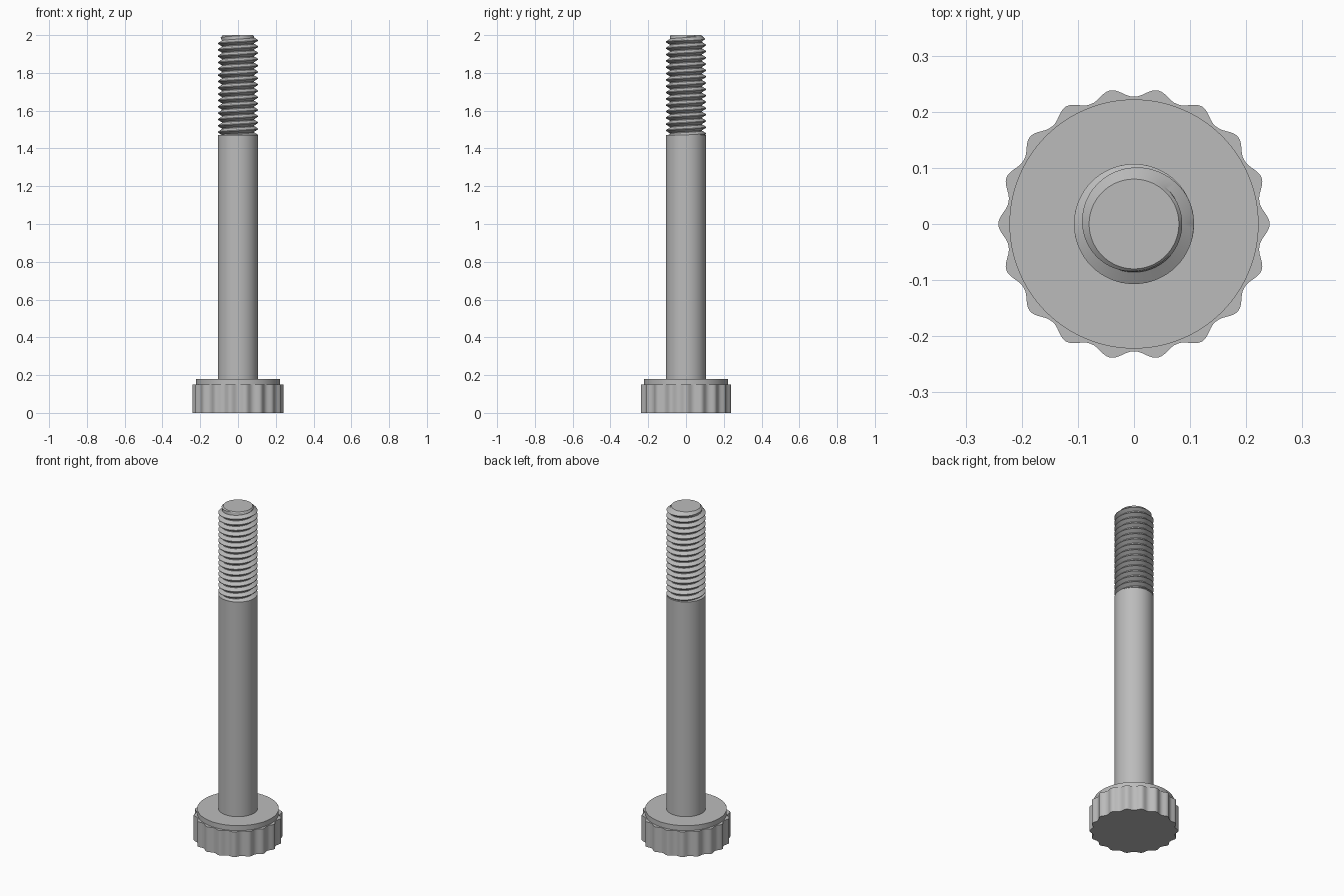
import bpy, bmesh, math

cube = bpy.data.objects.get("Cube")
if cube:
    bpy.data.objects.remove(cube)

steel = bpy.data.materials.new("plain_grey_steel")
steel.use_nodes = True
GREY = (0.5, 0.5, 0.5, 1)
steel.diffuse_color = GREY
steel.node_tree.nodes["Principled BSDF"].inputs["Base Color"].default_value = GREY

SHAFT_R, ROOT_R, TIP_R = 0.107, 0.086, 0.08
THREAD_START, TOP, PITCH = 1.47, 2.0, 0.0335


def loft(name, rings, angle=30):
    """Skin a stack of equal-length closed rings and cap both ends."""
    bm = bmesh.new()
    loops = [[bm.verts.new(p) for p in ring] for ring in rings]
    n = len(loops[0])
    for low, high in zip(loops, loops[1:]):
        for i in range(n):
            j = (i + 1) % n
            bm.faces.new((low[i], low[j], high[j], high[i]))
    bm.faces.new(loops[0][::-1])
    bm.faces.new(loops[-1])
    bmesh.ops.remove_doubles(bm, verts=bm.verts, dist=1e-5)
    mesh = bpy.data.meshes.new(name)
    bm.to_mesh(mesh)
    bm.free()
    mesh.materials.append(steel)
    obj = bpy.data.objects.new(name, mesh)
    bpy.context.collection.objects.link(obj)
    bpy.ops.object.select_all(action="DESELECT")
    obj.select_set(True)
    bpy.context.view_layer.objects.active = obj
    bpy.ops.object.shade_smooth_by_angle(angle=math.radians(angle))
    return obj


def ring(radius, z, n=96):
    """Circle, or a shaped outline when radius is a function of angle."""
    pts = []
    for i in range(n):
        a = math.tau * i / n
        r = radius(a) if callable(radius) else radius
        pts.append((r * math.cos(a), r * math.sin(a), z))
    return pts


# Knurled head: eighteen narrow grip lobes with rounded tips and valleys
def grip(a):
    wave = 0.5 + 0.5 * math.cos(18 * a)
    return 0.227 + 0.015 * wave ** 1.15


loft("knurled_head", [ring(grip, z, 18 * 12) for z in (0, 0.15)])

# Collar and plain shaft
loft("head_collar", [ring(0.222, z) for z in (0.14, 0.18)])
loft("plain_shaft", [ring(SHAFT_R, z) for z in (0.17, THREAD_START)])


# Thread: V-shaped right-handed helix with a chamfered end
def thread_radius(z, a):
    phase = ((z - THREAD_START) / PITCH - a / math.tau) % 1
    height = abs(2 * phase - 1)
    height = min(1, max(0, (height - 0.12) / 0.78))
    r = ROOT_R + (SHAFT_R - ROOT_R) * height
    return min(r, TIP_R + (TOP - z))


# Rows follow the helix so that crests and roots stay crisp
STEPS, SIDES = (0, 0.05, 0.44, 0.56, 0.95), 72
turns = math.ceil((TOP - THREAD_START) / PITCH)
rows = [k + s for k in range(-1, turns + 1) for s in STEPS]
rings = []
for row in rows:
    pts = []
    for i in range(SIDES + 1):
        a = math.tau * i / SIDES
        z = THREAD_START + PITCH * (row + i / SIDES)
        z = min(TOP, max(THREAD_START - 0.005, z))
        r = thread_radius(z, a)
        pts.append((r * math.cos(a), r * math.sin(a), z))
    rings.append(pts)


def build_thread():
    bm = bmesh.new()
    grid = [[bm.verts.new(p) for p in pts] for pts in rings]
    for low, high in zip(grid, grid[1:]):
        for i in range(SIDES):
            bm.faces.new((low[i], low[i + 1], high[i + 1], high[i]))
    bmesh.ops.remove_doubles(bm, verts=bm.verts, dist=1e-5)
    bmesh.ops.dissolve_degenerate(bm, edges=bm.edges, dist=1e-5)
    mesh = bpy.data.meshes.new("thread")
    bm.to_mesh(mesh)
    bm.free()
    mesh.materials.append(steel)
    obj = bpy.data.objects.new("thread", mesh)
    bpy.context.collection.objects.link(obj)
    bpy.ops.object.select_all(action="DESELECT")
    obj.select_set(True)
    bpy.context.view_layer.objects.active = obj
    bpy.ops.object.shade_smooth_by_angle(angle=math.radians(25))


build_thread()

# Solid core closing the end of the thread
loft("thread_tip", [ring(ROOT_R - 0.002, THREAD_START - 0.01, SIDES),
                    ring(ROOT_R - 0.002, TOP - 0.006, SIDES),
                    ring(TIP_R, TOP, SIDES)])
